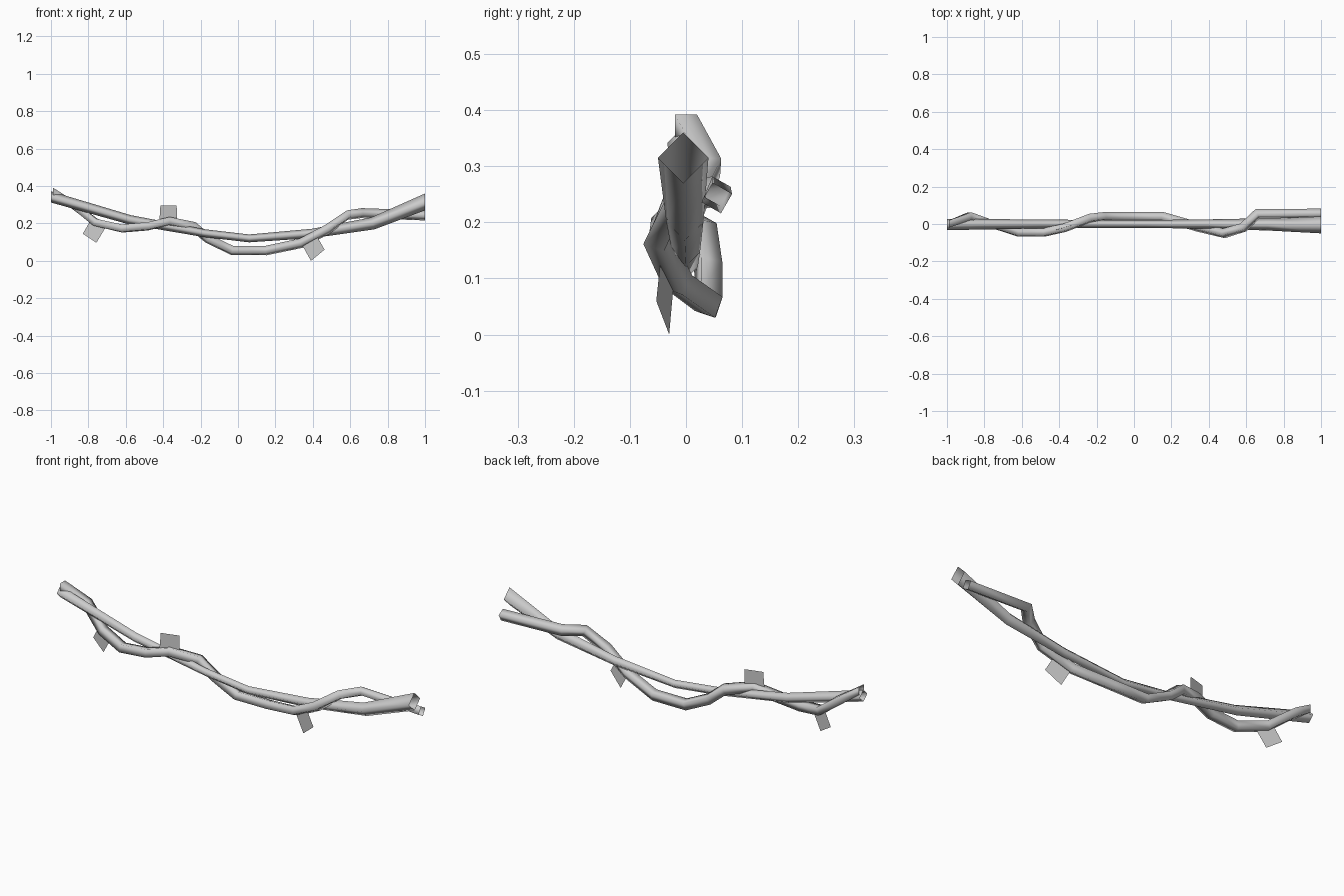
import bpy, bmesh, math
from mathutils import Vector

if "Cube" in bpy.data.objects:
    bpy.data.objects.remove(bpy.data.objects["Cube"])


def finish(name, bm, smooth):
    mesh = bpy.data.meshes.new(name)
    bm.to_mesh(mesh)
    bm.free()
    obj = bpy.data.objects.new(name, mesh)
    bpy.context.collection.objects.link(obj)
    for p in mesh.polygons:
        p.use_smooth = smooth
    return obj


def vine(name, path, rolls):
    """Sweep an open four-sided tube along (x, y, z, radius) points."""
    bm = bmesh.new()
    pts = [Vector(p[:3]) for p in path]
    n = len(pts)
    rings = []
    for i, p in enumerate(pts):
        if i in (0, n - 1):
            t = Vector((1, 0, 0))          # ends are cut square to x
        else:
            t = ((pts[i + 1] - p).normalized() + (p - pts[i - 1]).normalized()).normalized()
        side = Vector((0, 0, 1)).cross(t).normalized()
        up = t.cross(side)
        roll = math.radians(rolls[0] + (rolls[1] - rolls[0]) * i / (n - 1))
        r = path[i][3]
        rings.append([bm.verts.new(p + r * (math.cos(roll + k * math.pi / 2) * side
                                            + math.sin(roll + k * math.pi / 2) * up))
                      for k in range(4)])
    for a, b in zip(rings, rings[1:]):
        for k in range(4):
            j = (k + 1) % 4
            bm.faces.new((a[k], b[k], b[j], a[j]))
    bmesh.ops.recalc_face_normals(bm, faces=bm.faces)
    return finish(name, bm, True)


def leaf(name, corners):
    bm = bmesh.new()
    bm.faces.new([bm.verts.new(c) for c in corners])
    return finish(name, bm, False)


# Thick sagging vine
vine("main_vine", [
    (-1.0, -0.003, 0.342, 0.030), (-0.58, 0, 0.22, 0.025), (-0.18, 0, 0.148, 0.021),
    (0.06, 0, 0.120, 0.021), (0.40, 0, 0.147, 0.025), (0.72, -0.002, 0.200, 0.033),
    (1.0, -0.005, 0.315, 0.045)], (0, 0))

# Thin vine that winds around it
R = 0.028
vine("winding_vine", [(x, y, z, R) for x, y, z in [
    (-0.99, 0.0, 0.372), (-0.88, 0.042, 0.298), (-0.76, 0.0, 0.205), (-0.62, -0.045, 0.173),
    (-0.48, -0.045, 0.185), (-0.37, -0.02, 0.212), (-0.24, 0.03, 0.185), (-0.16, 0.04, 0.118),
    (-0.03, 0.04, 0.055), (0.15, 0.04, 0.055), (0.34, -0.015, 0.095), (0.48, -0.05, 0.170),
    (0.585, -0.018, 0.245), (0.66, 0.055, 0.255), (1.0, 0.055, 0.243)]], (45, 15))

# Square leaves
leaf("leaf_left", [(-0.78, 0.005, 0.23), (-0.71, -0.015, 0.175),
                   (-0.757, -0.003, 0.097), (-0.83, 0.018, 0.145)])
leaf("leaf_top", [(-0.42, -0.033, 0.215), (-0.325, -0.005, 0.21),
                  (-0.328, -0.005, 0.297), (-0.415, -0.03, 0.297)])
leaf("leaf_right", [(0.34, -0.022, 0.09), (0.42, -0.045, 0.135),
                    (0.463, -0.053, 0.06), (0.39, -0.03, 0.0)])
